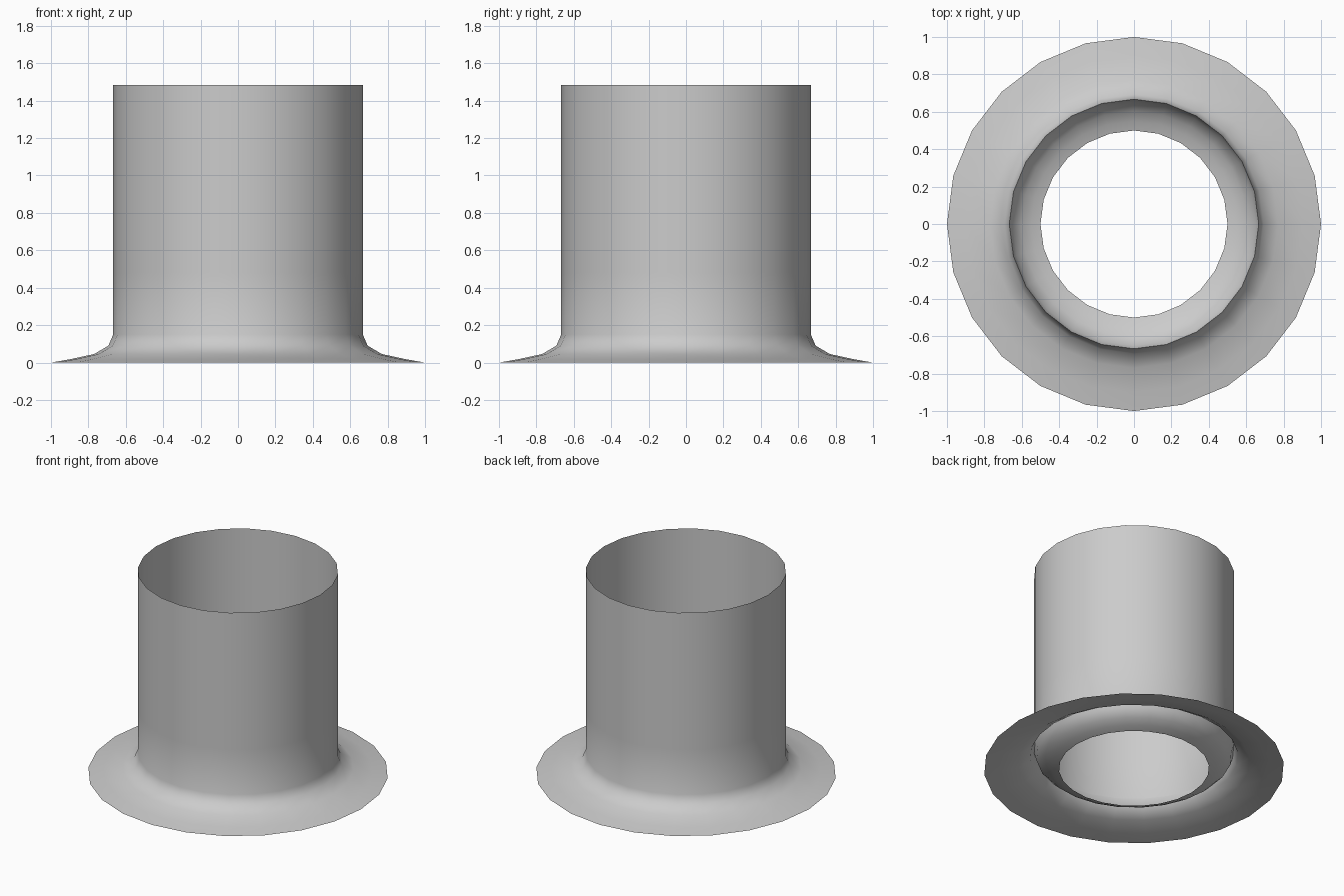
import bpy
import bmesh
import math
from mathutils import Matrix, Vector

SIDES = 24

cube = bpy.data.objects.get("Cube")
if cube:
    bpy.data.objects.remove(cube, do_unlink=True)

grey = bpy.data.materials.new("plain_grey")
grey.use_nodes = True
colour = (0.6, 0.6, 0.6, 1)
grey.diffuse_color = colour
grey.node_tree.nodes["Principled BSDF"].inputs["Base Color"].default_value = colour


def lathe(name, profile):
    """Turn a (radius, height) profile, listed from outside normal bottom to top, into an open sheet."""
    bm = bmesh.new()
    rings = []
    for i in range(SIDES):
        turn = Matrix.Rotation(math.tau * i / SIDES, 3, "Z")
        rings.append([bm.verts.new(turn @ Vector((r, 0, z))) for r, z in profile])
    for i, ring in enumerate(rings):
        following = rings[(i + 1) % SIDES]
        for k in range(len(profile) - 1):
            face = bm.faces.new((ring[k], following[k], following[k + 1], ring[k + 1]))
            face.smooth = True
    mesh = bpy.data.meshes.new(name)
    bm.to_mesh(mesh)
    bm.free()
    mesh.materials.append(grey)
    obj = bpy.data.objects.new(name, mesh)
    bpy.context.collection.objects.link(obj)
    return obj


# Flared flange running up into the open tube
flange = [(1.0, 0), (0.9, 0.017), (0.77, 0.045), (0.693, 0.09), (0.667, 0.15)]
tube = [(0.667, z) for z in (0.48, 0.82, 1.15, 1.485)]
lathe("flanged_tube", flange + tube)

# Inner lip curving down from the tube's foot to the smaller opening
lathe("inner_lip", [(0.667, 0.15), (0.65, 0.09), (0.602, 0.045), (0.55, 0.017), (0.5, 0)])
